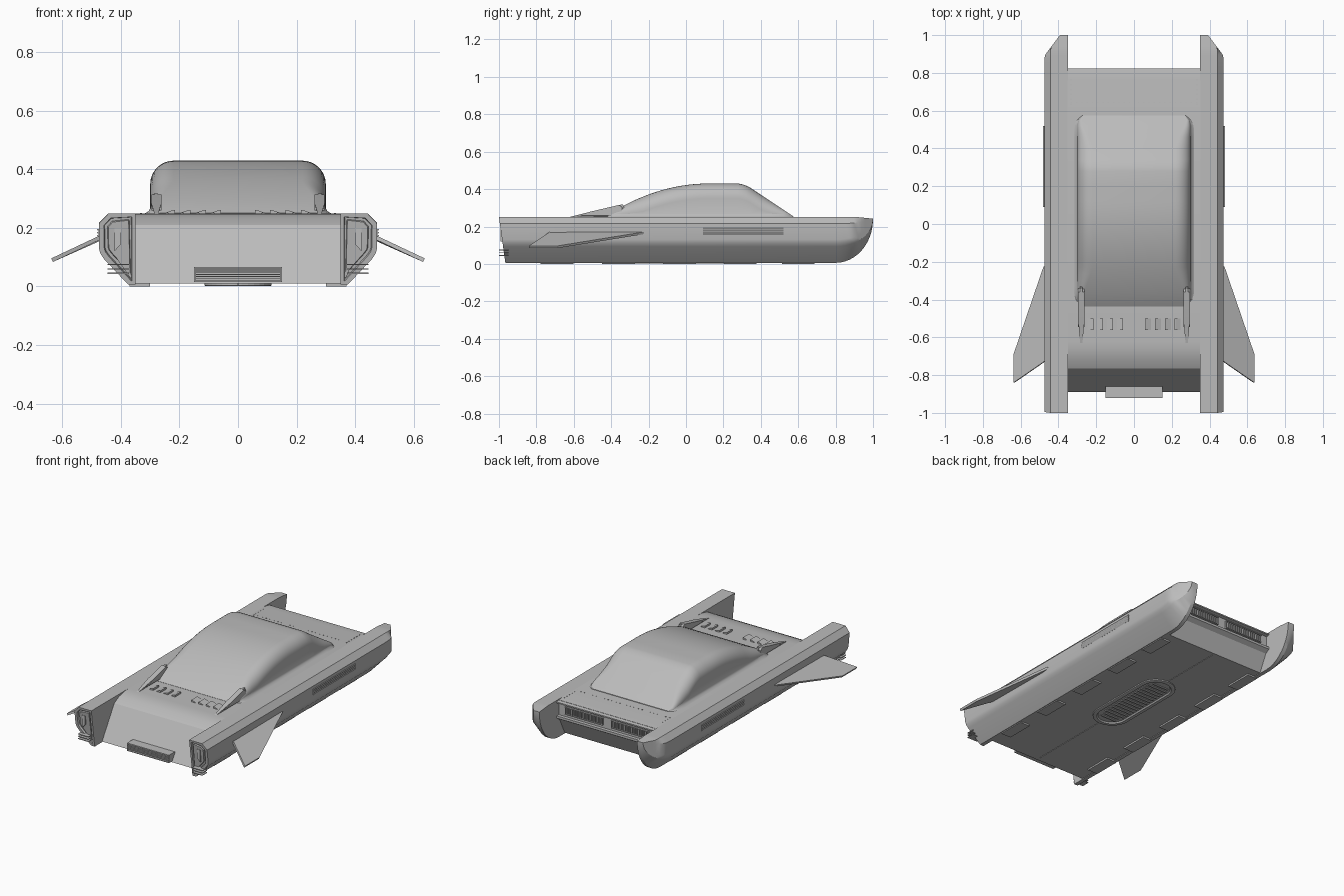
import bpy, bmesh, math
from mathutils import Vector

cube = bpy.data.objects.get("Cube")
if cube:
    bpy.data.objects.remove(cube, do_unlink=True)

grey = bpy.data.materials.new("hull grey")
grey.use_nodes = True
COLOUR = (0.5, 0.5, 0.5, 1)
grey.diffuse_color = COLOUR
grey.node_tree.nodes["Principled BSDF"].inputs["Base Color"].default_value = COLOUR


def finish(name, bm, mirror=False, smooth=None):
    bmesh.ops.recalc_face_normals(bm, faces=bm.faces)
    mesh = bpy.data.meshes.new(name)
    bm.to_mesh(mesh)
    bm.free()
    mesh.materials.append(grey)
    ob = bpy.data.objects.new(name, mesh)
    bpy.context.collection.objects.link(ob)
    if smooth:
        bpy.ops.object.select_all(action='DESELECT')
        ob.select_set(True)
        bpy.context.view_layer.objects.active = ob
        bpy.ops.object.shade_smooth_by_angle(angle=math.radians(smooth))
    if mirror:
        ob.modifiers.new("Mirror", 'MIRROR').use_mirror_merge = False
    return ob


def loft(bm, rings):
    """Skin closed rings of points and cap both ends; returns the first cap."""
    vs = [[bm.verts.new(p) for p in ring] for ring in rings]
    n = len(vs[0])
    for a, b in zip(vs, vs[1:]):
        for i in range(n):
            j = (i + 1) % n
            bm.faces.new((a[i], a[j], b[j], b[i]))
    bm.faces.new(vs[-1])
    return bm.faces.new(vs[0][::-1])


def prism(bm, pts, axis, lo, hi):
    """Extrude a flat outline along x, y or z."""
    def put(p, d):
        q = list(p)
        q.insert("xyz".index(axis), d)
        return q
    loft(bm, [[put(p, d) for p in pts] for d in (lo, hi)])


def box(bm, x, y, z):
    prism(bm, [(x[0], y[0]), (x[1], y[0]), (x[1], y[1]), (x[0], y[1])], 'z', *z)


# Centre body with a sloped tail panel and an undercut bow
bm = bmesh.new()
prism(bm, [(-.62, .25), (-.66, .248), (-.715, .236), (-.765, .21), (-.89, .01),
           (.74, .01), (.8, .13), (.8, .245), (.76, .25)], 'x', -.352, .352)
finish("body", bm, smooth=25)

# Side pontoons with rounded bows and recessed tail ends
section = [(.35, .25), (.442, .25), (.475, .215), (.475, .13), (.47, .112),
           (.457, .093), (.375, .006), (.35, .006)]
rings = [[(x, -1 + .035 * (1 - z / .25), z) for x, z in section]]
for k in range(13):
    t = math.radians(88) * k / 12
    y = .8 + .2 * math.sin(t)
    low = .24 - .234 * math.cos(t)
    top = .25 - max(0, y - .92) * .1
    wide = .475 - max(0, y - .89) * .75
    rings.append([(min(x, wide), y, low + (z - .006) / .244 * (top - low))
                  for x, z in section])
bm = bmesh.new()
tail = loft(bm, rings)
bmesh.ops.recalc_face_normals(bm, faces=bm.faces)
for thick, depth in ((.018, 0), (.003, -.012), (.01, 0), (.003, .008)):
    bmesh.ops.inset_region(bm, faces=[tail], thickness=thick, depth=depth)
finish("pontoon", bm, mirror=True, smooth=28)

# Tail lamps and exhaust blades
bm = bmesh.new()
prism(bm, [(.4, .2), (.422, .2), (.422, .12), (.4, .145)], 'y', -.992, -.97)
finish("tail_lamp", bm, mirror=True)
bm = bmesh.new()
for z in (.045, .06, .075):
    box(bm, (.372, .445), (-1, -.95), (z - .002, z + .002))
finish("exhaust_blades", bm, mirror=True)


# Canopy: rounded sections along a roof profile, flared at the base
def roof(y):
    if y > .31:
        return .43 - .18 * (y - .31) / .27
    if y > .12:
        return .43
    return .43 - .18 * ((.12 - y) / .56) ** 2


rings = []
stations = [-.438 + .558 * k / 16 for k in range(17)]
stations += [.2, .28, .3, .32, .34, .4, .46, .52, .55, .575]
for y in stations:
    h = roof(y) - .25
    if abs(y - .31) < .015:
        h -= .004
    r = min(.08, h * .75)
    end = min(y + .44, .58 - y)
    half = .3 - .035 * max(0, 1 - end / .05) ** 2
    flare = min(.018, h * .4)
    side = [(half + flare, .245), (half + flare, .25),
            (half + flare * .3, .25 + flare * .4), (half, .25 + flare)]
    for k in range(9):
        a = math.pi / 2 * k / 8
        side.append((half - r + r * math.cos(a), .25 + h - r + r * math.sin(a)))
    rings.append([(x, y, z) for x, z in side] + [(-x, y, z) for x, z in side[::-1]])
bm = bmesh.new()
loft(bm, rings)
finish("canopy", bm, smooth=35)

# Fairings behind the canopy
bm = bmesh.new()
prism(bm, [(-.635, .248), (-.5, .282), (-.36, .315), (-.338, .318), (-.33, .3), (-.33, .248)],
      'x', .262, .296)
bmesh.ops.bevel(bm, geom=[e for e in bm.edges if abs(e.verts[0].co.x - e.verts[1].co.x) < .001],
                offset=.011, segments=3, affect='EDGES')
finish("fairing", bm, mirror=True, smooth=40)

# Slanted deck louvres
bm = bmesh.new()
for x in (.06, .112, .165, .217):
    prism(bm, [(x - .002, .245), (x + .03, .252), (x + .003, .262), (x - .002, .262)],
          'y', -.56, -.5)
finish("deck_louvres", bm, mirror=True)

# Drooping side wings
bm = bmesh.new()
outline = [(.46, -.22, .168), (.476, -.225, .165), (.635, -.69, .09),
           (.635, -.84, .09), (.476, -.73, .165), (.46, -.72, .168)]
shift = Vector((.003, 0, .006))
loft(bm, [[Vector(p) - shift for p in outline], [Vector(p) + shift for p in outline]])
finish("wing", bm, mirror=True)

# Side intakes with downward-facing slats
bm = bmesh.new()
for k in range(4):
    z = .156 + k * .01
    prism(bm, [(.47, z), (.4755, z), (.481, z + .0085), (.481, z + .01), (.47, z + .01)],
          'y', .09, .52)
finish("side_intake", bm, mirror=True)

# Slatted tail bumper
bm = bmesh.new()
for z in (.015, .061):
    box(bm, (-.15, .15), (-.92, -.86), (z, z + .005))
for x in (-.15, .145):
    box(bm, (x, x + .005), (-.92, -.86), (.018, .063))
box(bm, (-.147, .147), (-.9, -.86), (.018, .063))
for k in range(5):
    z = .025 + k * .0075
    box(bm, (-.145, .145), (-.916, -.89), (z, z + .003))
finish("tail_bumper", bm)

# Bow lip and twin grilles
bm = bmesh.new()
prism(bm, [(.79, .15), (.822, .15), (.822, .135), (.79, .115)], 'x', -.35, .35)
prism(bm, [(.79, .245), (.822, .24), (.822, .232), (.79, .228)], 'x', -.35, .35)
finish("bow_lip", bm)
bm = bmesh.new()
for z in (.168, .213):
    box(bm, (.03, .3), (.79, .812), (z, z + .004))
for k in range(17):
    x = .03 + k * .0166
    box(bm, (x, x + .005), (.79, .81), (.17, .215))
finish("bow_grille", bm, mirror=True)

# Underside pads
bm = bmesh.new()
for y in (-.69, -.36, -.035, .29, .6):
    box(bm, (.3, .37), (y - .088, y + .088), (0, .012))
finish("under_pad", bm, mirror=True)


# Underside oval vent
def oval(r, z):
    ring = []
    for k in range(32):
        a = math.tau * (k + .5) / 32
        ring.append((r * math.cos(a), r * math.sin(a) + math.copysign(.2, math.sin(a)), z))
    return ring


bm = bmesh.new()
loft(bm, [oval(.115, .014), oval(.115, .003), oval(.107, .001), oval(.092, .001), oval(.085, .009)])
for k in range(17):
    y = -.24 + k * .03
    half = .07 if abs(y) < .21 else .055
    box(bm, (-half, half), (y - .005, y + .005), (.003, .012))
finish("under_vent", bm)

# Keel seam and deck rivets
bm = bmesh.new()
for y in ((-.86, -.32), (.32, .72)):
    box(bm, (-.003, .003), y, (.007, .012))
finish("keel_seam", bm)
bm = bmesh.new()
for k in range(12):
    x = .02 + k * .028
    box(bm, (x, x + .007), (.64, .643), (.245, .2515))
for k in range(6):
    y = .63 + k * .026
    box(bm, (.332, .335), (y, y + .008), (.24, .2515))
finish("deck_rivets", bm, mirror=True)
